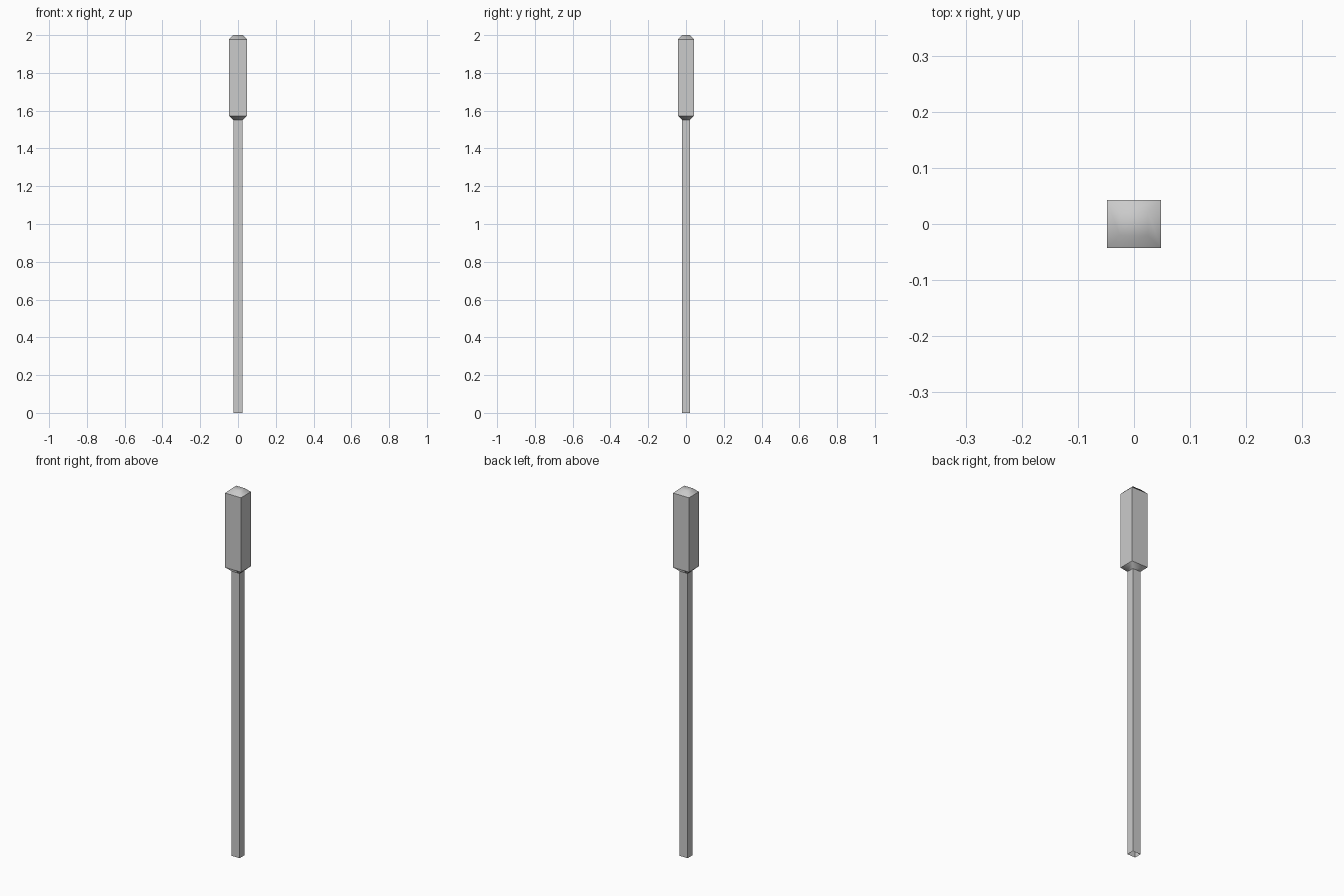
import bpy, bmesh

if "Cube" in bpy.data.objects:
    bpy.data.objects.remove(bpy.data.objects["Cube"])


def square_loft(name, sections, cap_top, smooth_bands=()):
    """Stack rectangular rings (half_x, half_y, z) and skin them."""
    bm = bmesh.new()
    rings = [[bm.verts.new((sx * hx, sy * hy, z))
              for sx, sy in ((-1, -1), (1, -1), (1, 1), (-1, 1))]
             for hx, hy, z in sections]
    for band, (low, high) in enumerate(zip(rings, rings[1:])):
        for i in range(4):
            j = (i + 1) % 4
            face = bm.faces.new((low[i], low[j], high[j], high[i]))
            face.smooth = band in smooth_bands
    if cap_top:
        bm.faces.new(rings[-1]).smooth = True
    mesh = bpy.data.meshes.new(name)
    bm.to_mesh(mesh)
    bm.free()
    obj = bpy.data.objects.new(name, mesh)
    bpy.context.collection.objects.link(obj)
    return obj


# Thin square stalk, open at the foot
square_loft("stalk", [(0.024, 0.020, 0.0), (0.024, 0.020, 1.55)], False)

# Thick head: tapered underside, straight sides, softly shaded bevelled top
square_loft("reed_head", [(0.024, 0.020, 1.55),
                          (0.048, 0.0425, 1.573),
                          (0.048, 0.0425, 1.978),
                          (0.025, 0.021, 2.0)],
            True, smooth_bands=(0, 2))
